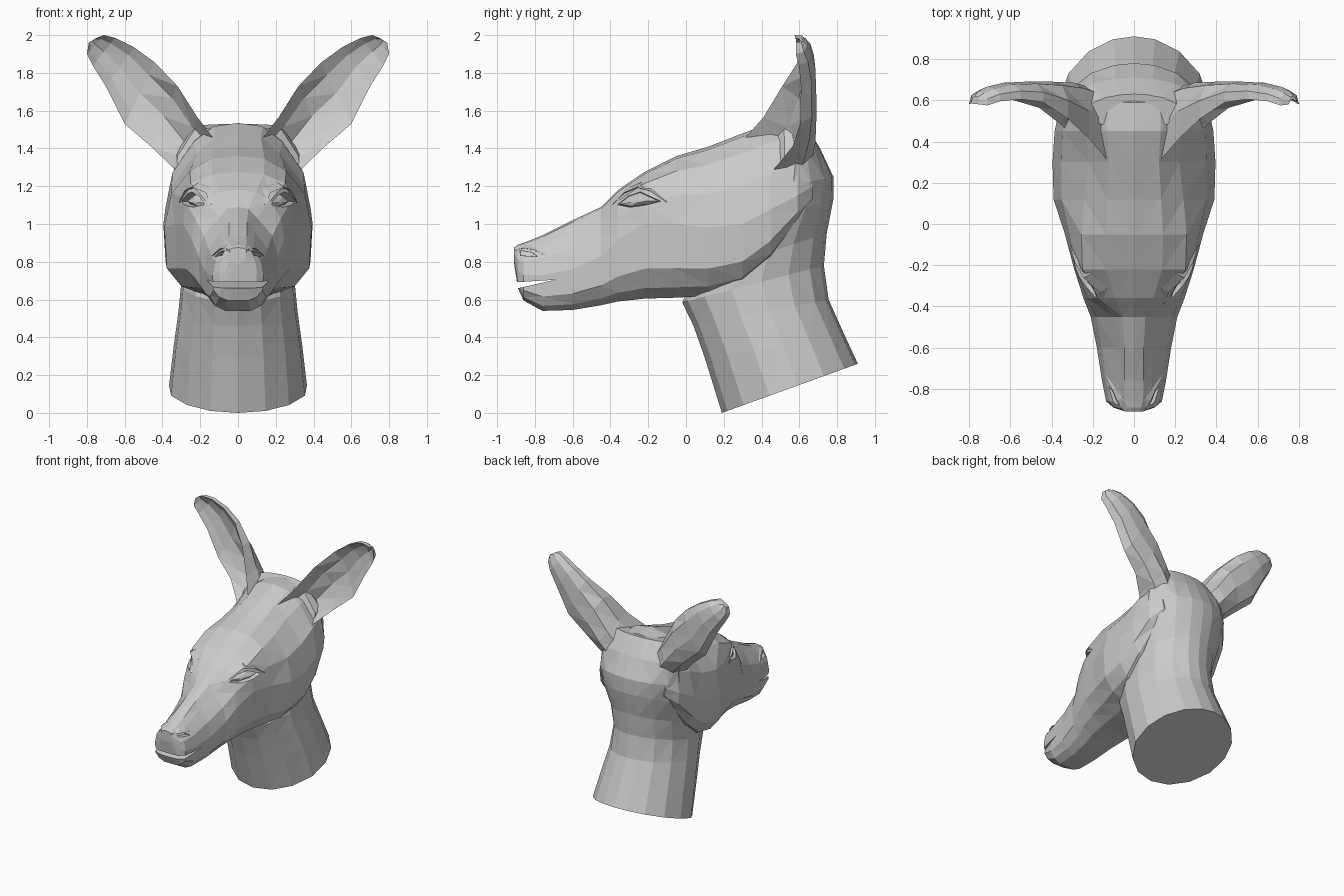
import bpy, bmesh
from mathutils import Vector
from mathutils.bvhtree import BVHTree

if "Cube" in bpy.data.objects:
    bpy.data.objects.remove(bpy.data.objects["Cube"])


def loft(name, rings):
    """Closed, triangulated skin through equal-length rings of points."""
    bm = bmesh.new()
    vs = [[bm.verts.new(p) for p in r] for r in rings]
    n = len(vs[0])
    for a, b in zip(vs, vs[1:]):
        for i in range(n):
            j = (i + 1) % n
            bm.faces.new((a[i], a[j], b[j], b[i]))
    bm.faces.new(vs[0])
    bm.faces.new(vs[-1])
    bmesh.ops.triangulate(bm, faces=bm.faces[:])
    bmesh.ops.recalc_face_normals(bm, faces=bm.faces[:])
    me = bpy.data.meshes.new(name)
    bm.to_mesh(me)
    bm.free()
    ob = bpy.data.objects.new(name, me)
    bpy.context.collection.objects.link(ob)
    return ob


def boolean(ob, other, op):
    m = ob.modifiers.new("bool", 'BOOLEAN')
    m.object, m.operation, m.solver = other, op, 'EXACT'
    bpy.context.view_layer.objects.active = ob
    bpy.ops.object.modifier_apply(modifier=m.name)
    bpy.data.objects.remove(other)


def mix(a, b, t):
    return a + (b - a) * t


# Head: y, top z, brow width, cheek z, cheek width, bottom z, jaw width
HEAD = [
    (-.91, .875, .045, .83, .04, .79, .02),
    (-.89, .89, .065, .75, .10, .66, .08),
    (-.86, .90, .08, .73, .135, .595, .10),
    (-.76, .94, .085, .73, .155, .54, .12),
    (-.60, 1.02, .085, .76, .18, .545, .13),
    (-.45, 1.09, .10, .83, .21, .57, .15),
    (-.36, 1.18, .17, .92, .245, .59, .18),
    (-.22, 1.275, .25, 1.0, .29, .605, .21),
    (-.05, 1.36, .255, 1.0, .335, .61, .25),
    (.12, 1.41, .24, .98, .39, .62, .30),
    (.30, 1.48, .22, 1.0, .395, .67, .32),
    (.45, 1.535, .235, 1.08, .385, .80, .33),
    (.59, 1.53, .23, 1.15, .355, 1.0, .29),
    (.67, 1.45, .20, 1.2, .29, 1.1, .20),
]


def head_ring(y, zt, wt, zm, wm, zb, wb):
    half = [(.55 * wt, mix(zt, zm, .04)), (wt, mix(zt, zm, .22)),
            (mix(wt, wm, .75), mix(zt, zm, .58)), (wm, zm),
            (mix(wm, wb, .15), mix(zm, zb, .6)),
            (wb, mix(zm, zb, .86)), (.55 * wb, zb)]
    pts = [(0, zt)] + half + [(0, zb)] + [(-x, z) for x, z in reversed(half)]
    return [Vector((x, y, z)) for x, z in pts]


head = loft("head_and_neck", [head_ring(*s) for s in HEAD])
bm = bmesh.new()
bm.from_mesh(head.data)
tree = BVHTree.FromBMesh(bm)
bm.free()


def skin(y, z):
    """Half width of the head at a side-view position."""
    hit = tree.ray_cast(Vector((2, y, z)), Vector((-1, 0, 0)))[0]
    return hit.x if hit else .05


# Neck: throat y, z, nape y, z, half width
NECK = [
    (.19, 0, .91, .26, .365), (.10, .29, .84, .41, .34),
    (.04, .46, .755, .60, .315), (-.02, .585, .73, .78, .30),
    (.04, .72, .745, .95, .31), (.18, .95, .78, 1.13, .34),
    (.30, 1.15, .78, 1.25, .345), (.42, 1.34, .71, 1.40, .33),
    (.46, 1.50, .63, 1.53, .23),
]
ELLIPSE = [(-1, 0), (-.92, .4), (-.68, .74), (-.3, .97), (.12, 1),
           (.5, .87), (.8, .6), (.96, .28), (1, 0)]
ELLIPSE += [(a, -b) for a, b in ELLIPSE[-2:0:-1]]
neck = loft("neck", [
    [Vector((b * w, mix(fy, ny, (a + 1) / 2), mix(fz, nz, (a + 1) / 2)))
     for a, b in ELLIPSE] for fy, fz, ny, nz, w in NECK])
boolean(head, neck, 'UNION')

# Mouth opening
mouth = loft("mouth_cutter", [
    [Vector((x, y, z)) for y, z in ((-1, .685), (-1, .635), (-.69, .705))]
    for x in (-.4, .4)])
boolean(head, mouth, 'DIFFERENCE')

# Outlines in side view
EYE = [(-.375, 1.10), (-.31, 1.15), (-.24, 1.175), (-.12, 1.12),
       (-.20, 1.10), (-.30, 1.085)]
NOSTRIL = [(-.885, .862), (-.81, .85), (-.78, .825), (-.88, .832)]


def patch(outline, s, scale, offset):
    cy = sum(p[0] for p in outline) / len(outline)
    cz = sum(p[1] for p in outline) / len(outline)
    pts = [(mix(cy, y, scale), mix(cz, z, scale)) for y, z in outline]
    return [Vector((s * (skin(y, z) + offset), y, z)) for y, z in pts]


def ridge(name, path, s, size):
    """Overhanging fold of skin that tapers to both ends."""
    rings = []
    for i, (y, z) in enumerate(path):
        k = size * (.35 if i in (0, len(path) - 1) else 1)
        x = skin(y, z)
        rings.append([Vector((s * (x - k), y + .3 * k, z + k)),
                      Vector((s * (x + .5 * k), y - .4 * k, z)),
                      Vector((s * (x - 1.3 * k), y, z - .3 * k))])
    return loft(name, rings)


# Ear: inner edge x, z, outer edge x, z, inner front y, outer front y, back y
EAR = [
    (.12, 1.44, .26, 1.20, .30, .36, .66),
    (.215, 1.565, .355, 1.31, .41, .46, .685),
    (.32, 1.73, .46, 1.41, .51, .55, .69),
    (.44, 1.855, .60, 1.53, .59, .595, .69),
    (.55, 1.935, .70, 1.73, .605, .60, .685),
    (.65, 1.985, .77, 1.84, .595, .59, .665),
    (.71, 2.0, .80, 1.90, .575, .575, .64),
    (.75, 1.985, .79, 1.96, .58, .58, .62),
]
# Crescent section: position across, depth from front to back
CUP = [(0, 0), (.0, .5), (.2, .9), (.55, 1), (.88, .75), (1, .1),
       (.8, .4), (.5, .65), (.2, .45)]

for s, side in ((1, "left"), (-1, "right")):
    # Sockets and nostrils
    for outline, depth in ((EYE, .05), (NOSTRIL, .03)):
        cutter = loft("cutter", [patch(outline, s, 1, .1),
                                 patch(outline, s, .85, -depth)])
        boolean(head, cutter, 'DIFFERENCE')
    # Eyeball, eyelid and nostril wing
    loft("eye_" + side, [patch(EYE, s, 1, -.06), patch(EYE, s, .75, -.03),
                         patch(EYE, s, .3, -.012)])
    ridge("eyelid_" + side, [(-.385, 1.105), (-.32, 1.165), (-.25, 1.195),
                             (-.18, 1.175), (-.10, 1.115)], s, .025)
    ridge("nostril_wing_" + side, [(-.885, .866), (-.85, .872),
                                   (-.80, .865), (-.74, .83)], s, .018)
    # Ear
    loft("ear_" + side, [
        [Vector((s * mix(ax, bx, t), mix(mix(ya, yo, t), yb, d),
                 mix(az, bz, t))) for t, d in CUP]
        for ax, az, bx, bz, ya, yo, yb in EAR])
